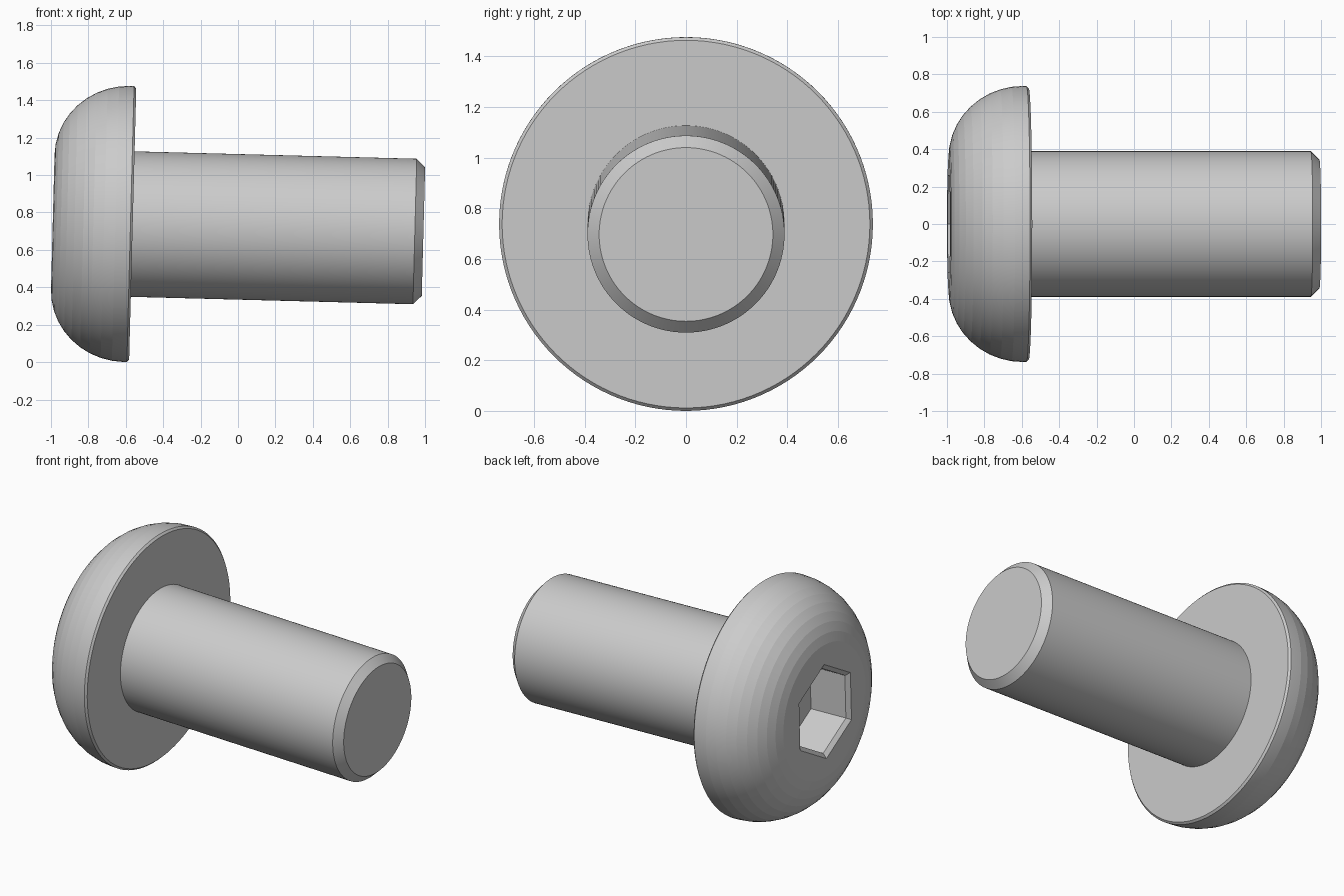
import bpy, bmesh, math

if "Cube" in bpy.data.objects:
    bpy.data.objects.remove(bpy.data.objects["Cube"])

SEG = 120          # divisible by 6 so the hex corners fall on vertices
HEAD_R, HEAD_H = 0.738, 0.4275
SHAFT_R, LENGTH = 0.389, 1.555


def circle(r):
    return lambda t: r


def hexagon(apothem):
    # corners at top and bottom, flats left and right
    step = math.pi / 3
    return lambda t: apothem / math.cos((t + step / 2) % step - step / 2)


# Hex socket: floor, wall, bevelled mouth
rings = [(-HEAD_H + 0.27, hexagon(0.235)),
         (-HEAD_H + 0.022, hexagon(0.235)),
         (-HEAD_H, hexagon(0.26))]

# Domed head: flat face out to the rim, along a faceted arc
STEPS, FACE_R, RIM = 10, 0.36, 0.03
for i in range(STEPS + 1):
    a = math.pi / 2 * i / STEPS
    rings.append((-RIM - (HEAD_H - RIM) * math.cos(a),
                  circle(FACE_R + (HEAD_R - FACE_R) * math.sin(a))))

# Rim bevel, underside, shaft and chamfered tip
for x, r in [(-0.012, HEAD_R), (0, HEAD_R - 0.012), (0, SHAFT_R),
             (LENGTH - 0.046, SHAFT_R), (LENGTH, SHAFT_R - 0.046)]:
    rings.append((x, circle(r)))

# Loft the rings along the x axis
bm = bmesh.new()
loops = []
for x, radius in rings:
    loop = []
    for k in range(SEG):
        t = 2 * math.pi * k / SEG
        r = radius(t)
        loop.append(bm.verts.new((x, r * math.cos(t), r * math.sin(t))))
    loops.append(loop)
for a, b in zip(loops, loops[1:]):
    for k in range(SEG):
        n = (k + 1) % SEG
        bm.faces.new((a[k], a[n], b[n], b[k]))
bm.faces.new(loops[0])
bm.faces.new(loops[-1])
bmesh.ops.recalc_face_normals(bm, faces=bm.faces[:])

mesh = bpy.data.meshes.new("button_head_screw")
bm.to_mesh(mesh)
bm.free()
screw = bpy.data.objects.new("button_head_screw", mesh)
bpy.context.collection.objects.link(screw)

# Lies slightly tipped, resting its rim on the ground
screw.location = (-0.563, 0, 0.738)
screw.rotation_euler = (0, math.radians(1.5), 0)

# Smooth around the axis, faceted bands on the dome
bpy.context.view_layer.objects.active = screw
screw.select_set(True)
bpy.ops.object.shade_smooth_by_angle(angle=math.radians(6))
